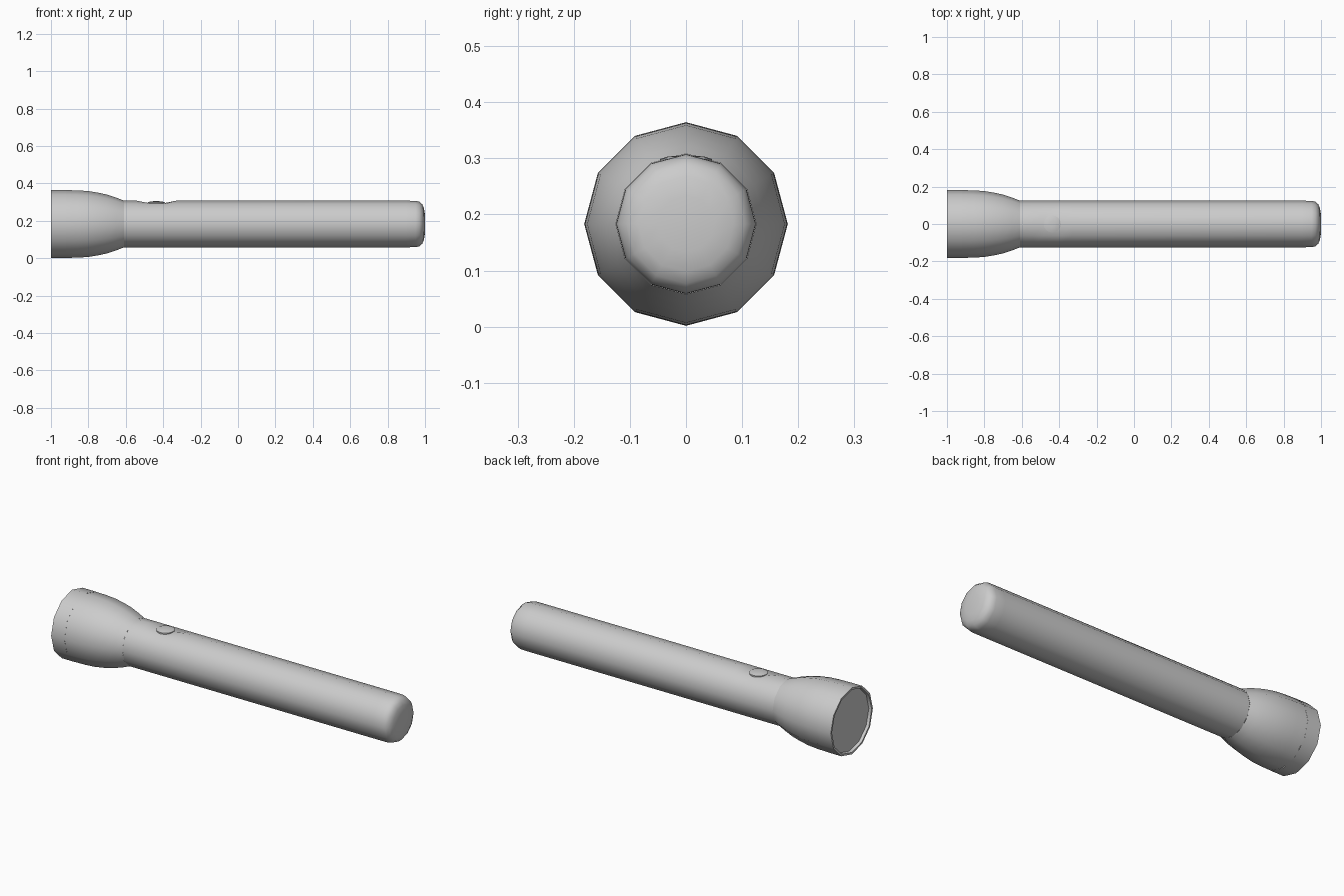
import bpy, bmesh, math

if "Cube" in bpy.data.objects:
    bpy.data.objects.remove(bpy.data.objects["Cube"])

SIDES = 12
ZC = 0.183  # height of the torch axis


def finish(name, bm):
    bmesh.ops.recalc_face_normals(bm, faces=bm.faces)
    mesh = bpy.data.meshes.new(name)
    bm.to_mesh(mesh)
    bm.free()
    ob = bpy.data.objects.new(name, mesh)
    bpy.context.collection.objects.link(ob)
    bpy.ops.object.select_all(action='DESELECT')
    ob.select_set(True)
    bpy.context.view_layer.objects.active = ob
    bpy.ops.object.shade_smooth_by_angle(angle=math.radians(42))
    return ob


def lathe(profile, cap_end=False):
    """Revolve (x, radius) points around the x axis; vertices sit at top and bottom."""
    bm = bmesh.new()
    rings = []
    for x, r in profile:
        rings.append([bm.verts.new((x, r * math.sin(i * math.tau / SIDES),
                                    ZC + r * math.cos(i * math.tau / SIDES)))
                      for i in range(SIDES)])
    for a, b in zip(rings, rings[1:]):
        for i in range(SIDES):
            j = (i + 1) % SIDES
            bm.faces.new((a[i], a[j], b[j], b[i]))
    if cap_end:
        bm.faces.new(rings[-1])
    return bm, rings


# front bezel with a shallow recess closed by the lens
bm, _ = lathe([(-0.92, 0.1815), (-1.0, 0.1815), (-1.0, 0.171), (-0.985, 0.168)], True)
finish("bezel_and_lens", bm)

# flared reflector head
bm, _ = lathe([(-0.92, 0.181), (-0.86, 0.180), (-0.80, 0.176), (-0.75, 0.168),
               (-0.70, 0.157), (-0.65, 0.141), (-0.61, 0.125)])
finish("head", bm)

# barrel, with the top ridge dipped under the switch
bm, rings = lathe([(x, 0.1245) for x in (-0.61, -0.54, -0.48, -0.39, -0.33, 0.90)])
for k in (2, 3):
    rings[k][0].co.z -= 0.012
finish("barrel", bm)

# rounded tail cap
bm, _ = lathe([(0.90, 0.1245), (0.95, 0.124), (0.97, 0.119), (0.985, 0.106),
               (0.994, 0.085), (1.0, 0.05)], True)
finish("tail_cap", bm)

# low domed switch button
bm = bmesh.new()
N = 16
levels = [(0.046, 0.285), (0.046, 0.299), (0.033, 0.303), (0.014, 0.305)]
rows = [[bm.verts.new((-0.437 + r * math.cos(i * math.tau / N),
                       r * math.sin(i * math.tau / N), z)) for i in range(N)]
        for r, z in levels]
for a, b in zip(rows, rows[1:]):
    for i in range(N):
        j = (i + 1) % N
        bm.faces.new((a[i], a[j], b[j], b[i]))
bm.faces.new(rows[-1])
finish("switch_button", bm)
